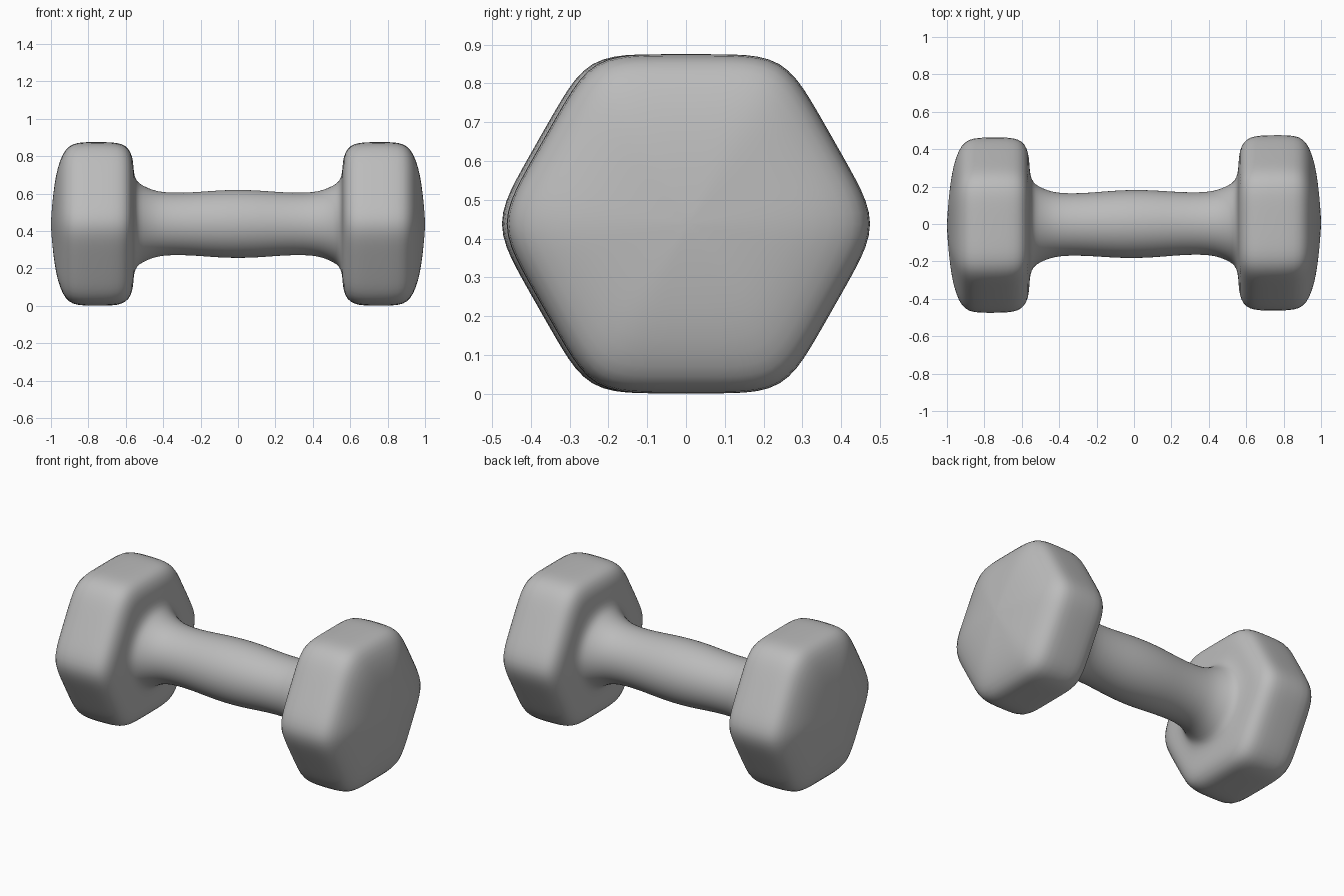
import bpy
import bmesh
from math import cos, sin, pi, radians

old = bpy.data.objects.get("Cube")
if old:
    bpy.data.objects.remove(old, do_unlink=True)

CENTRE_Z = 0.438
SIDES = 48

grey = bpy.data.materials.new("cast_grey")
grey.use_nodes = True
colour = (0.5, 0.5, 0.5, 1)
grey.diffuse_color = colour
grey.node_tree.nodes["Principled BSDF"].inputs["Base Color"].default_value = colour

# Half profile from grip middle to end face: x, radius, hexagon amount
half = [
    (0.00, 0.183, 0), (0.10, 0.180, 0), (0.20, 0.172, 0), (0.30, 0.166, 0),
    (0.40, 0.168, 0), (0.46, 0.182, 0), (0.51, 0.205, 0), (0.54, 0.225, 0.1),
    (0.556, 0.26, 0.3), (0.56, 0.32, 0.8), (0.565, 0.36, 1), (0.585, 0.405, 1),
    (0.62, 0.428, 1), (0.67, 0.437, 1), (0.77, 0.438, 1), (0.86, 0.436, 1),
    (0.905, 0.417, 1), (0.938, 0.375, 1), (0.965, 0.30, 1), (0.982, 0.21, 1),
    (0.994, 0.10, 1), (0.999, 0.03, 1),
]
profile = [(-x, r, h) for x, r, h in reversed(half[1:])] + half


def hexagon(angle):
    """Radius of a soft-cornered hexagon with unit apothem, points at +-y."""
    p = 14
    total = sum(abs(cos(angle - radians(a))) ** p for a in (30, 90, 150))
    return total ** (-1 / p)


# Continuous cast body: two hexagonal heads flowing into a round grip
bm = bmesh.new()
rings = []
for x, r, amount in profile:
    ring = []
    for i in range(SIDES):
        a = 2 * pi * i / SIDES
        rad = r * (1 + amount * (hexagon(a) - 1))
        y = rad * cos(a) * (1 - 0.015 * amount) + 0.008 * x
        ring.append(bm.verts.new((x, y, CENTRE_Z + rad * sin(a))))
    rings.append(ring)

for a, b in zip(rings, rings[1:]):
    for i in range(SIDES):
        j = (i + 1) % SIDES
        bm.faces.new((a[i], a[j], b[j], b[i]))

# End caps
for ring, x in ((rings[0], -1), (rings[-1], 1)):
    tip = bm.verts.new((x, 0.008 * x, CENTRE_Z))
    for i in range(SIDES):
        bm.faces.new((ring[i], ring[(i + 1) % SIDES], tip))

bmesh.ops.recalc_face_normals(bm, faces=bm.faces)
for f in bm.faces:
    f.smooth = True
mesh = bpy.data.meshes.new("dumbbell_body")
bm.to_mesh(mesh)
bm.free()
mesh.materials.append(grey)

body = bpy.data.objects.new("dumbbell_body", mesh)
bpy.context.collection.objects.link(body)
smooth = body.modifiers.new("soften", 'SUBSURF')
smooth.levels = smooth.render_levels = 1
